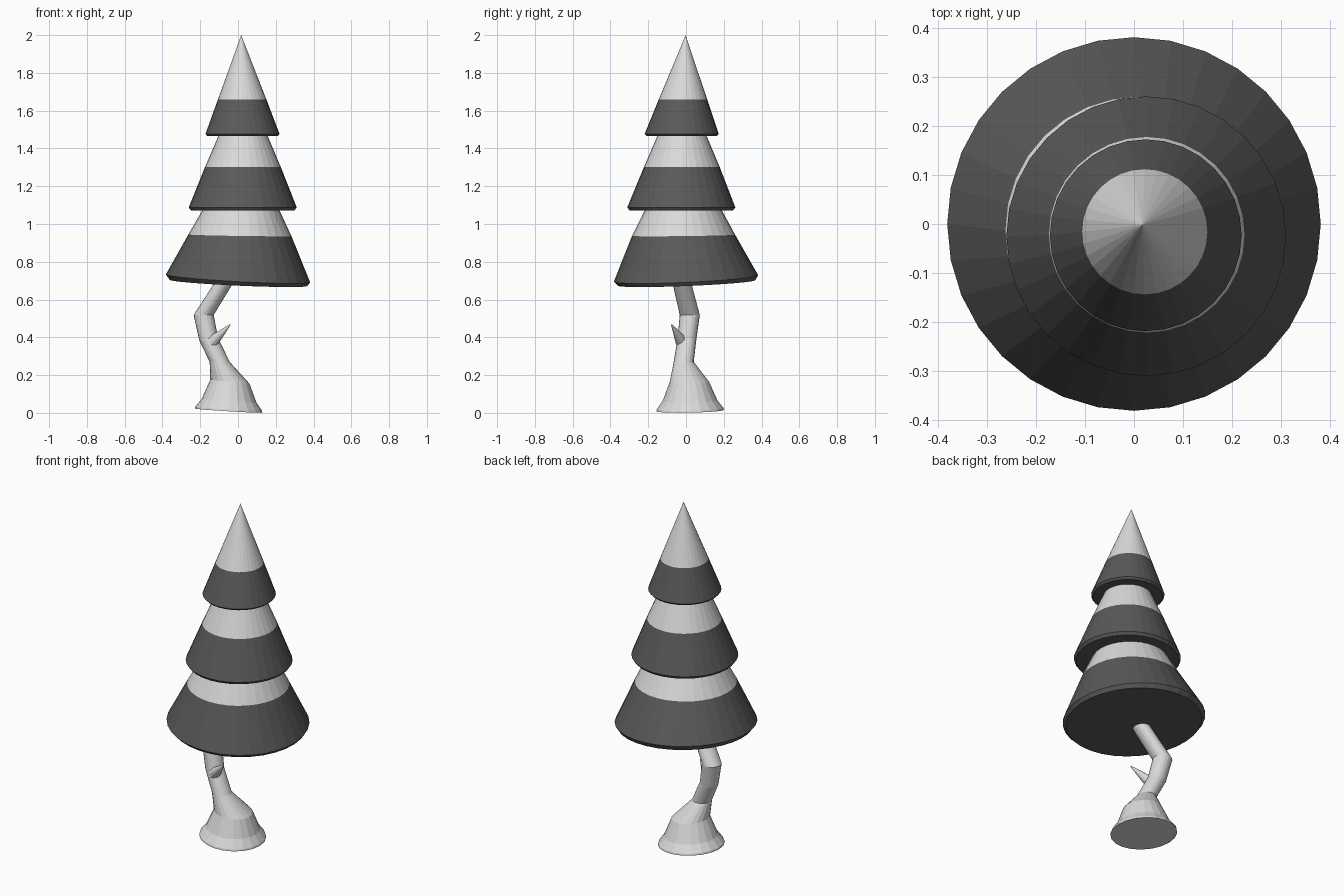
import bpy, bmesh, math
from mathutils import Vector

if "Cube" in bpy.data.objects:
    bpy.data.objects.remove(bpy.data.objects["Cube"])


def material(name, value):
    m = bpy.data.materials.new(name)
    m.diffuse_color = (value, value, value, 1)
    m.use_nodes = True
    m.node_tree.nodes["Principled BSDF"].inputs["Base Color"].default_value = m.diffuse_color
    return m


PALE = material("pale_grey", 0.7)
DARK = material("dark_grey", 0.1)


def finish(name, bm, mats):
    bmesh.ops.recalc_face_normals(bm, faces=bm.faces[:])
    me = bpy.data.meshes.new(name)
    bm.to_mesh(me)
    bm.free()
    for m in mats:
        me.materials.append(m)
    ob = bpy.data.objects.new(name, me)
    bpy.context.collection.objects.link(ob)
    return ob


def loft(name, rings, sides, mats, band_mats=None, cap_mats=(0, 0), apex=None):
    """Skin rings given as (x, y, z, radius, slope_x, slope_y)."""
    bm = bmesh.new()
    loops = []
    for x, y, z, r, sx, sy in rings:
        loop = []
        for i in range(sides):
            a = 2 * math.pi * i / sides
            dx, dy = r * math.cos(a), r * math.sin(a)
            loop.append(bm.verts.new((x + dx, y + dy, z + sx * dx + sy * dy)))
        loops.append(loop)
    for k in range(len(loops) - 1):
        for i in range(sides):
            j = (i + 1) % sides
            f = bm.faces.new((loops[k][i], loops[k][j], loops[k + 1][j], loops[k + 1][i]))
            f.material_index = band_mats[k] if band_mats else 0
    bm.faces.new(loops[0][::-1]).material_index = cap_mats[0]
    if apex:
        tip = bm.verts.new(apex)
        for i in range(sides):
            bm.faces.new((loops[-1][i], loops[-1][(i + 1) % sides], tip)).material_index = cap_mats[1]
    else:
        bm.faces.new(loops[-1]).material_index = cap_mats[1]
    return finish(name, bm, mats)


# Foliage tiers: bevelled dark skirt with a pale upper band
SX, SY = -0.055, 0.045
loft("lower_foliage", [
    (0.003, 0.003, 0.688, 0.364, -0.045, 0.04),
    (0, 0, 0.712, 0.382, SX, SY),
    (0.01, -0.013, 0.94, 0.273, -0.015, 0.012),
    (0.017, -0.015, 1.10, 0.19, 0, 0)],
    32, [PALE, DARK], [1, 1, 0], (1, 0))

loft("middle_foliage", [
    (0.025, -0.025, 1.072, 0.274, 0, 0),
    (0.025, -0.025, 1.088, 0.286, 0, 0),
    (0.026, -0.022, 1.303, 0.2, 0, 0),
    (0.027, -0.021, 1.495, 0.118, 0, 0)],
    32, [PALE, DARK], [1, 1, 0], (1, 0))

loft("top_foliage", [
    (0.024, -0.023, 1.466, 0.186, 0, 0),
    (0.024, -0.023, 1.477, 0.196, 0, 0),
    (0.022, -0.016, 1.66, 0.128, 0, 0)],
    32, [PALE, DARK], [1, 1], (1, 0), apex=(0.017, -0.002, 2.0))

# Crooked trunk with flared foot
loft("trunk", [
    (-0.05, 0.022, 0.012, 0.179, -0.06, 0.02),
    (-0.05, 0.022, 0.022, 0.177, -0.06, 0.02),
    (-0.048, 0.022, 0.065, 0.145, -0.06, 0),
    (-0.043, 0.018, 0.165, 0.104, -0.1, 0),
    (-0.097, -0.012, 0.27, 0.053, 0, 0),
    (-0.155, 0.005, 0.39, 0.05, 0.12, 0),
    (-0.182, 0.02, 0.518, 0.053, 0, 0),
    (-0.08, -0.02, 0.68, 0.05, 0, 0),
    (-0.05, -0.03, 0.73, 0.048, 0, 0)],
    20, [PALE])

# Broken twig on the trunk
start, tip = Vector((-0.137, -0.022, 0.376)), Vector((-0.041, -0.076, 0.467))
bm = bmesh.new()
bmesh.ops.create_cone(bm, cap_ends=True, segments=12, radius1=0.034, radius2=0.003,
                      depth=(tip - start).length)
twig = finish("twig", bm, [PALE])
twig.location = (start + tip) / 2
twig.rotation_mode = 'QUATERNION'
twig.rotation_quaternion = (tip - start).to_track_quat('Z', 'Y')
